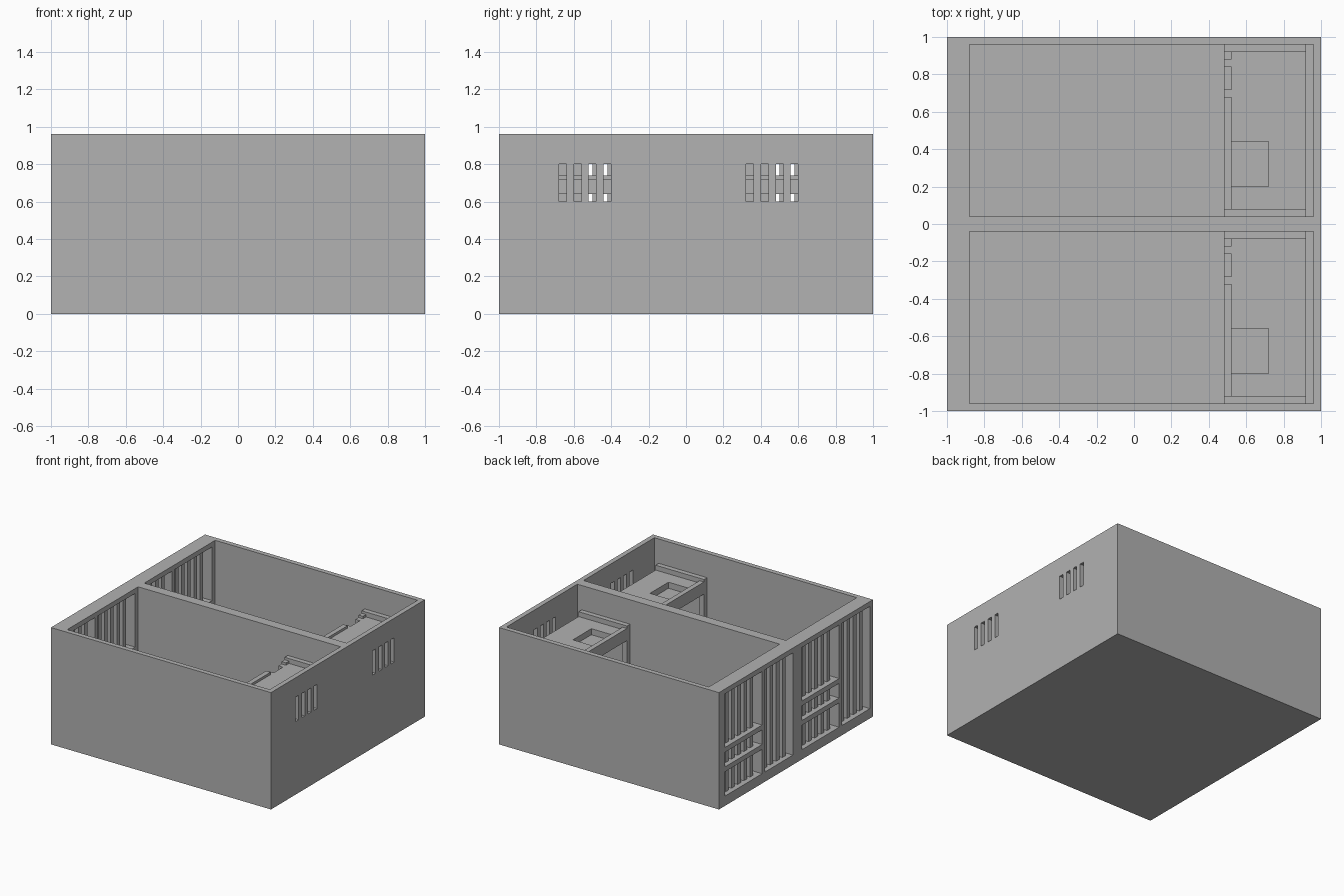
import bpy

cube = bpy.data.objects.get("Cube")
if cube:
    bpy.data.objects.remove(cube, do_unlink=True)

grey = bpy.data.materials.new("plain grey")
grey.use_nodes = True
colour = (0.445, 0.445, 0.445, 1)
grey.diffuse_color = colour
grey.node_tree.nodes["Principled BSDF"].inputs["Base Color"].default_value = colour


def box(name, xs, ys, zs):
    """Box between the given x, y and z limits."""
    limits = (xs, ys, zs)
    corners = [(x, y, z) for x in xs for y in ys for z in zs]
    faces = [(0, 1, 3, 2), (4, 6, 7, 5), (0, 4, 5, 1),
             (2, 3, 7, 6), (0, 2, 6, 4), (1, 5, 7, 3)]
    mesh = bpy.data.meshes.new(name)
    mesh.from_pydata(corners, [], faces)
    mesh.materials.append(grey)
    obj = bpy.data.objects.new(name, mesh)
    bpy.context.collection.objects.link(obj)
    return obj


def cut(target, xs, ys, zs):
    """Cut a box-shaped hole and bake the result."""
    cutter = box("cutter", xs, ys, zs)
    cutter.hide_render = True
    mod = target.modifiers.new("cut", "BOOLEAN")
    mod.operation = "DIFFERENCE"
    mod.solver = "EXACT"
    mod.object = cutter
    bpy.context.view_layer.update()
    graph = bpy.context.evaluated_depsgraph_get()
    mesh = bpy.data.meshes.new_from_object(target.evaluated_get(graph))
    target.modifiers.clear()
    target.data = mesh
    bpy.data.objects.remove(cutter, do_unlink=True)


shell = box("cell_block_walls", (-1, 1), (-1, 1), (0, 0.96))
bed_front, bed_back = 0.48, 0.92
window_heights = [(0.08, 0.28), (0.32, 0.44), (0.48, 0.92)]
door_height = (0.08, 0.92)

for side, o in (("front", -1), ("back", 0)):
    def span(a, b):
        return (o + a, o + b)

    # Room, barred openings and narrow wall slits
    cut(shell, (-0.88, 0.96), span(0.04, 0.96), (0.04, 1.1))
    for zs in window_heights:
        cut(shell, (-1.1, -0.8), span(0.44, 0.92), zs)
    cut(shell, (-1.1, -0.8), span(0.04, 0.40), door_height)
    for i in range(4):
        y = 0.32 + i * 0.08
        cut(shell, (0.9, 1.1), span(y, y + 0.04), (0.60, 0.80))

    # Bars
    for i in range(5):
        y = 0.50 + i * 0.08
        for zs in window_heights:
            box(side + "_window_bar", (-0.96, -0.92), span(y, y + 0.04), zs)
    for i in range(4):
        y = 0.08 + i * 0.08
        box(side + "_door_bar", (-0.96, -0.92), span(y, y + 0.04), door_height)

    # Bunk bed: two decks, the upper one with a recess
    upper = box(side + "_upper_bunk", (0.52, bed_back), span(0.04, 0.96), (0.64, 0.72))
    cut(upper, (0.52, 0.72), span(0.20, 0.44), (0.67, 0.8))
    box(side + "_lower_bunk", (0.52, bed_back), span(0.04, 0.96), (0.20, 0.28))

    # Raised ends and corner posts
    for y in (0.04, 0.92):
        box(side + "_end_rail", (0.52, bed_back), span(y, y + 0.04), (0.72, 0.76))
        for x in (bed_front, 0.88):
            top = 0.76 if x == bed_front else 0.64
            box(side + "_post", (x, x + 0.04), span(y, y + 0.04), (0.04, top))

    # Front rails either side of the ladder
    for a, b in ((0.08, 0.68), (0.88, 0.92)):
        box(side + "_guard_rail", (bed_front, 0.52), span(a, b), (0.64, 0.74))
        box(side + "_lower_rail", (bed_front, 0.52), span(a, b), (0.20, 0.28))

    # Ladder
    for y in (0.68, 0.84):
        box(side + "_ladder_upright", (bed_front, 0.52), span(y, y + 0.04), (0.04, 0.72))
    for i in range(5):
        z = 0.12 + i * 0.12
        box(side + "_ladder_rung", (bed_front, 0.52), span(0.72, 0.84), (z, z + 0.04))
